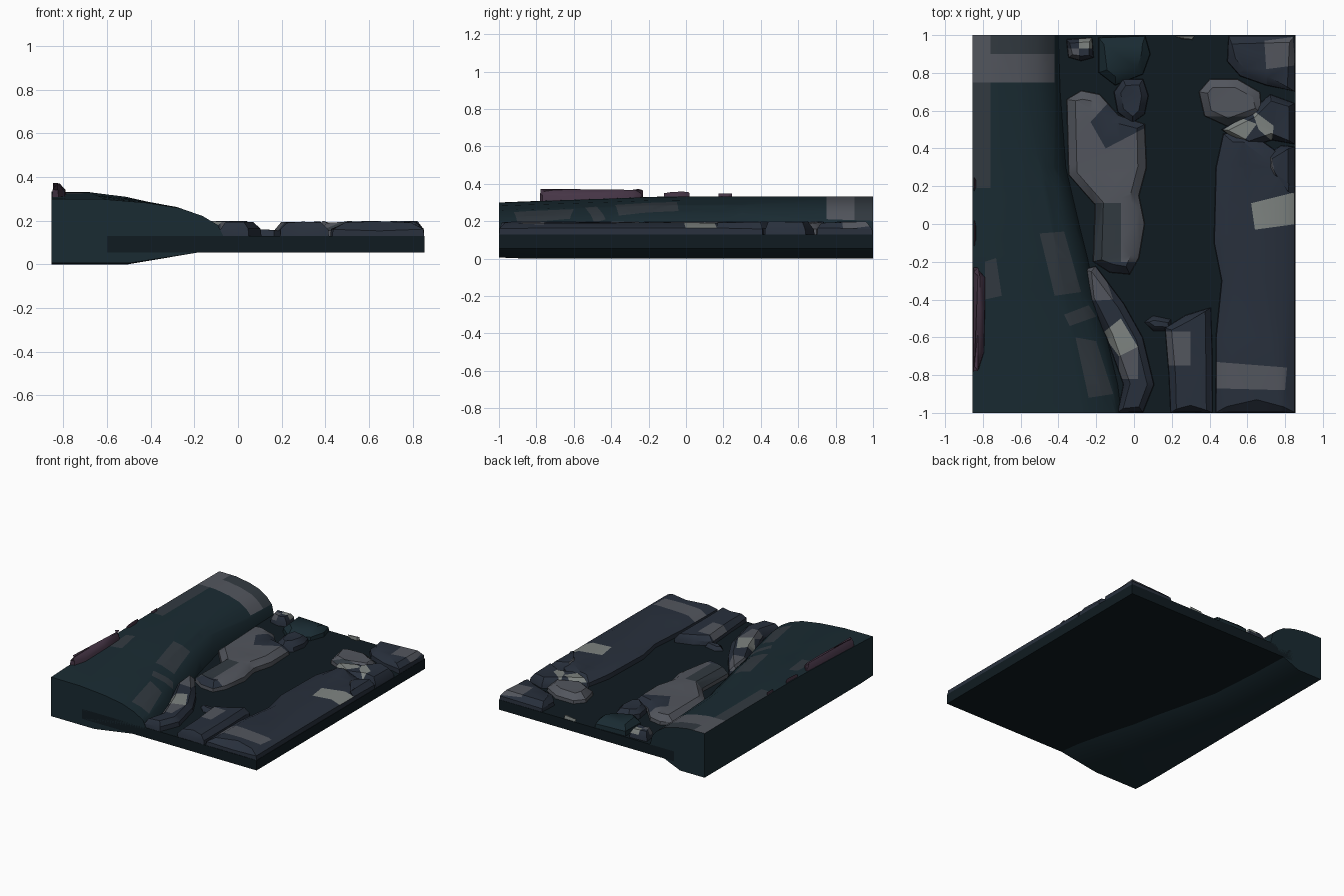
import bpy, bmesh, random
from mathutils import Vector

if "Cube" in bpy.data.objects:
    bpy.data.objects.remove(bpy.data.objects["Cube"])

random.seed(4)


def material(name, rgb):
    m = bpy.data.materials.new(name)
    m.diffuse_color = (*rgb, 1)
    m.use_nodes = True
    m.node_tree.nodes["Principled BSDF"].inputs["Base Color"].default_value = m.diffuse_color
    return m


TEAL = material("dark_teal", (0.010, 0.024, 0.032))
FLOOR = material("dark_floor", (0.005, 0.011, 0.015))
NAVY = material("navy_rock", (0.021, 0.029, 0.045))
SLATE = material("slate", (0.032, 0.042, 0.052))
GREY = material("grey_stone", (0.085, 0.092, 0.11))
LIGHT = material("pale_stone", (0.21, 0.23, 0.22))
PURPLE = material("purple_stone", (0.06, 0.035, 0.06))


def finish(name, bm, mat, angle=0.6):
    bmesh.ops.recalc_face_normals(bm, faces=bm.faces)
    me = bpy.data.meshes.new(name)
    bm.to_mesh(me)
    bm.free()
    me.materials.append(mat)
    ob = bpy.data.objects.new(name, me)
    bpy.context.collection.objects.link(ob)
    bpy.ops.object.select_all(action='DESELECT')
    ob.select_set(True)
    bpy.context.view_layer.objects.active = ob
    bpy.ops.object.shade_smooth_by_angle(angle=angle)
    return ob


def paint(ob, mat, *pts):
    """Cut a convex patch (counter-clockwise, seen from above) and colour it."""
    ob.data.materials.append(mat)
    idx = len(ob.data.materials) - 1
    bm = bmesh.new()
    bm.from_mesh(ob.data)
    edges = [(Vector((*a, 0)), Vector((*b, 0))) for a, b in zip(pts, pts[1:] + pts[:1])]
    planes = [(a, Vector((a.y - b.y, b.x - a.x, 0)).normalized()) for a, b in edges]

    def near(f):
        return f.normal.z > 0.15
    for co, no in planes:
        top = [f for f in bm.faces if near(f)]
        geom = top + list({e for f in top for e in f.edges}) + list({v for f in top for v in f.verts})
        bmesh.ops.bisect_plane(bm, geom=geom, plane_co=co, plane_no=no, dist=1e-4)
    for f in bm.faces:
        c = f.calc_center_median()
        if near(f) and all((c - co).dot(no) > 0 for co, no in planes):
            f.material_index = idx
    bm.to_mesh(ob.data)
    bm.free()


def box_patch(ob, mat, x0, x1, y0, y1):
    paint(ob, mat, (x0, y0), (x1, y0), (x1, y1), (x0, y1))


def rock(name, pts, mat=NAVY, inset=0.05, z=(0.10, 0.165, 0.2)):
    """Faceted boulder: outline ring, shoulder ring and inset crown."""
    area = sum(a[0] * b[1] - b[0] * a[1] for a, b in zip(pts, pts[1:] + pts[:1]))
    if area < 0:
        pts = pts[::-1]
    bm = bmesh.new()
    n, rings = len(pts), []
    for k, (h, d) in enumerate(zip(z, (0, 0.006, inset))):
        ring = []
        for i, p in enumerate(pts):
            t = (Vector(pts[(i + 1) % n]) - Vector(pts[i - 1])).normalized()
            q = Vector(p) + Vector((-t.y, t.x)) * d
            jitter = random.uniform(-0.012, 0) if k else 0
            ring.append(bm.verts.new((max(-0.855, min(0.855, q.x)), max(-1, min(1, q.y)), h + jitter)))
        rings.append(ring)
    for lo, hi in zip(rings, rings[1:]):
        for i in range(n):
            j = (i + 1) % n
            bm.faces.new((lo[i], lo[j], hi[j], hi[i]))
    bm.faces.new(rings[0][::-1])
    bmesh.ops.triangulate(bm, faces=[bm.faces.new(rings[-1])])
    return finish(name, bm, mat)


# Base slab with the flat stream floor
bm = bmesh.new()
bmesh.ops.create_cube(bm, size=1)
for v in bm.verts:
    v.co = (0.855 if v.co.x > 0 else -0.6, 2 * v.co.y, 0.13 if v.co.z > 0 else 0.055)
finish("base_slab", bm, FLOOR)

# Left bank: a mound lofted along y, with a keel underneath
# each row: y, foot x, crest height
rows = [(-1, -0.06, 0.30), (-0.85, -0.08, 0.306), (-0.6, -0.14, 0.315), (-0.4, -0.2, 0.322),
        (-0.2, -0.24, 0.33), (0, -0.29, 0.333), (0.3, -0.36, 0.333), (0.7, -0.39, 0.333), (1, -0.4, 0.333)]
shape = [(0.0, 1.0), (0.3, 0.995), (0.55, 0.94), (0.74, 0.86), (0.87, 0.74), (0.96, 0.6), (1.0, 0.38)]
bm = bmesh.new()
loops = []
for y, foot, h in rows:
    w = foot + 0.855
    prof = [(-0.855 + w * u, h * v) for u, v in shape]
    prof += [(foot - 0.12, 0.055), (-0.855 + 0.45 * w, 0.006 if y == -1 else 0), (-0.855, 0.006 if y == -1 else 0)]
    loops.append([bm.verts.new((x, y, z)) for x, z in prof])
for a, b in zip(loops, loops[1:]):
    for i in range(len(a)):
        j = (i + 1) % len(a)
        bm.faces.new((a[i], a[j], b[j], b[i]))
bm.faces.new(loops[0])
bm.faces.new(loops[-1])
bank = finish("left_bank", bm, TEAL)
box_patch(bank, GREY, -0.86, -0.76, 0.75, 1.01)
box_patch(bank, SLATE, -0.76, -0.42, 0.9, 1.01)
box_patch(bank, GREY, -0.76, -0.42, 0.75, 0.9)
box_patch(bank, SLATE, -0.86, -0.76, 0.19, 0.75)
paint(bank, SLATE, (-0.42, -0.38), (-0.28, -0.36), (-0.37, -0.04), (-0.5, -0.05))
paint(bank, SLATE, (-0.34, -0.54), (-0.2, -0.49), (-0.24, -0.43), (-0.37, -0.48))
paint(bank, SLATE, (-0.24, -0.92), (-0.11, -0.9), (-0.2, -0.62), (-0.31, -0.6))
paint(bank, SLATE, (-0.79, -0.4), (-0.7, -0.38), (-0.73, -0.18), (-0.79, -0.2))

# Long boulder beside the bank
ob = rock("left_boulder", [(-0.36, 0.66), (-0.28, 0.71), (-0.18, 0.69), (-0.08, 0.58), (0.06, 0.53), (0.07, 0.3),
          (0.03, 0.15), (0.06, 0), (0.03, -0.18), (-0.02, -0.27), (-0.13, -0.26), (-0.22, -0.2),
          (-0.21, 0.1), (-0.35, 0.26)], GREY)
paint(ob, NAVY, (-0.15, 0.4), (0.08, 0.52), (-0.12, 0.66), (-0.23, 0.54))
box_patch(ob, SLATE, -0.23, -0.07, -0.2, 0.11)
box_patch(ob, NAVY, -0.23, 0.03, -0.29, -0.2)

# Diagonal boulder at the foot of the bank
ob = rock("diagonal_boulder", [(-0.27, -0.24), (-0.2, -0.22), (-0.05, -0.42), (0.05, -0.6), (0.11, -0.85),
          (0.05, -1), (-0.09, -1), (-0.06, -0.85), (-0.15, -0.6), (-0.25, -0.4)], NAVY, 0.04)
paint(ob, GREY, (-0.28, -0.41), (-0.11, -0.4), (-0.18, -0.2), (-0.3, -0.2))
paint(ob, LIGHT, (-0.08, -0.7), (0.02, -0.65), (-0.07, -0.5), (-0.17, -0.58))
paint(ob, GREY, (-0.08, -0.82), (0.02, -0.82), (0.02, -0.65), (-0.08, -0.7))

# Front boulder between the stream and the front edge
ob = rock("front_boulder", [(0.16, -0.55), (0.27, -0.48), (0.41, -0.44), (0.42, -0.7), (0.42, -1), (0.3, -1.0),
          (0.19, -1), (0.18, -0.8)], NAVY, 0.04, (0.07, 0.165, 0.2))
box_patch(ob, GREY, 0.16, 0.3, -0.75, -0.57)
rock("front_pebble", [(0.05, -0.52), (0.1, -0.48), (0.2, -0.5), (0.2, -0.57), (0.1, -0.57)], NAVY, 0.03,
     (0.1, 0.14, 0.165))

# Right bank: one long boulder running to the tile edge
ob = rock("right_bank", [(0.43, -1), (0.43, -0.6), (0.46, -0.3), (0.42, -0.1), (0.43, 0.3), (0.47, 0.48),
          (0.6, 0.5), (0.74, 0.4), (0.855, 0.3), (0.855, -0.1), (0.855, -0.6), (0.855, -1), (0.65, -1)],
          NAVY, 0.07)
paint(ob, GREY, (0.43, -0.87), (0.8, -0.88), (0.81, -0.76), (0.43, -0.73))
paint(ob, LIGHT, (0.64, -0.03), (0.86, 0.0), (0.86, 0.17), (0.62, 0.11))

# Boulders of the back right corner
ob = rock("round_boulder", [(0.34, 0.7), (0.4, 0.77), (0.55, 0.77), (0.67, 0.7), (0.68, 0.58), (0.5, 0.51),
          (0.37, 0.57)], GREY)
box_patch(ob, SLATE, 0.34, 0.7, 0.5, 0.57)
ob = rock("corner_boulder", [(0.5, 1), (0.49, 0.86), (0.56, 0.78), (0.7, 0.73), (0.855, 0.7), (0.855, 1)], NAVY)
paint(ob, GREY, (0.7, 0.82), (0.855, 0.84), (0.84, 0.99), (0.69, 0.97))
ob = rock("pale_boulder", [(0.46, 0.5), (0.6, 0.4), (0.73, 0.44), (0.855, 0.42), (0.855, 0.64), (0.72, 0.69),
          (0.62, 0.6)], NAVY, 0.04)
paint(ob, LIGHT, (0.46, 0.49), (0.56, 0.41), (0.65, 0.53), (0.57, 0.56))
paint(ob, LIGHT, (0.66, 0.5), (0.73, 0.44), (0.74, 0.52), (0.62, 0.61))
ob = rock("edge_boulder", [(0.69, 0.3), (0.72, 0.24), (0.8, 0.18), (0.855, 0.16), (0.855, 0.41), (0.78, 0.42),
          (0.7, 0.37)], NAVY, 0.04)
paint(ob, GREY, (0.56, 0.27), (0.75, 0.24), (0.73, 0.35), (0.6, 0.4))

# Small boulders at the back
rock("back_small_boulder", [(-0.11, 0.7), (-0.06, 0.77), (0.05, 0.77), (0.08, 0.68), (0.06, 0.58), (-0.01, 0.53),
     (-0.09, 0.59)], NAVY, 0.04)
rock("back_dark_boulder", [(-0.19, 0.99), (-0.19, 0.8), (-0.1, 0.73), (0.05, 0.79), (0.09, 0.9), (0.06, 1)], TEAL)
ob = rock("back_pebble", [(-0.36, 0.98), (-0.35, 0.88), (-0.28, 0.86), (-0.21, 0.88), (-0.22, 0.99)], NAVY, 0.03)
box_patch(ob, LIGHT, -0.29, -0.2, 0.93, 1)
box_patch(ob, GREY, -0.36, -0.29, 0.86, 0.93)
rock("edge_pebble", [(0.22, 1), (0.25, 0.975), (0.31, 0.97), (0.32, 1)], LIGHT, 0.01, (0.1, 0.14, 0.16))

# Purple outcrops along the left edge of the bank
rock("purple_outcrop", [(-0.855, -0.78), (-0.82, -0.77), (-0.79, -0.68), (-0.785, -0.45), (-0.785, -0.28),
     (-0.83, -0.23), (-0.855, -0.23)], PURPLE, 0.03, (0.28, 0.345, 0.375))
for i, (y, r, h) in enumerate([(-0.05, 0.07, 0.36), (0.21, 0.04, 0.35)]):
    rock(f"purple_pebble_{i}", [(-0.855, y - r), (-0.83, y - r * 0.5), (-0.83, y + r * 0.5), (-0.855, y + r)],
         PURPLE, 0.012, (0.3, 0.335, h))
